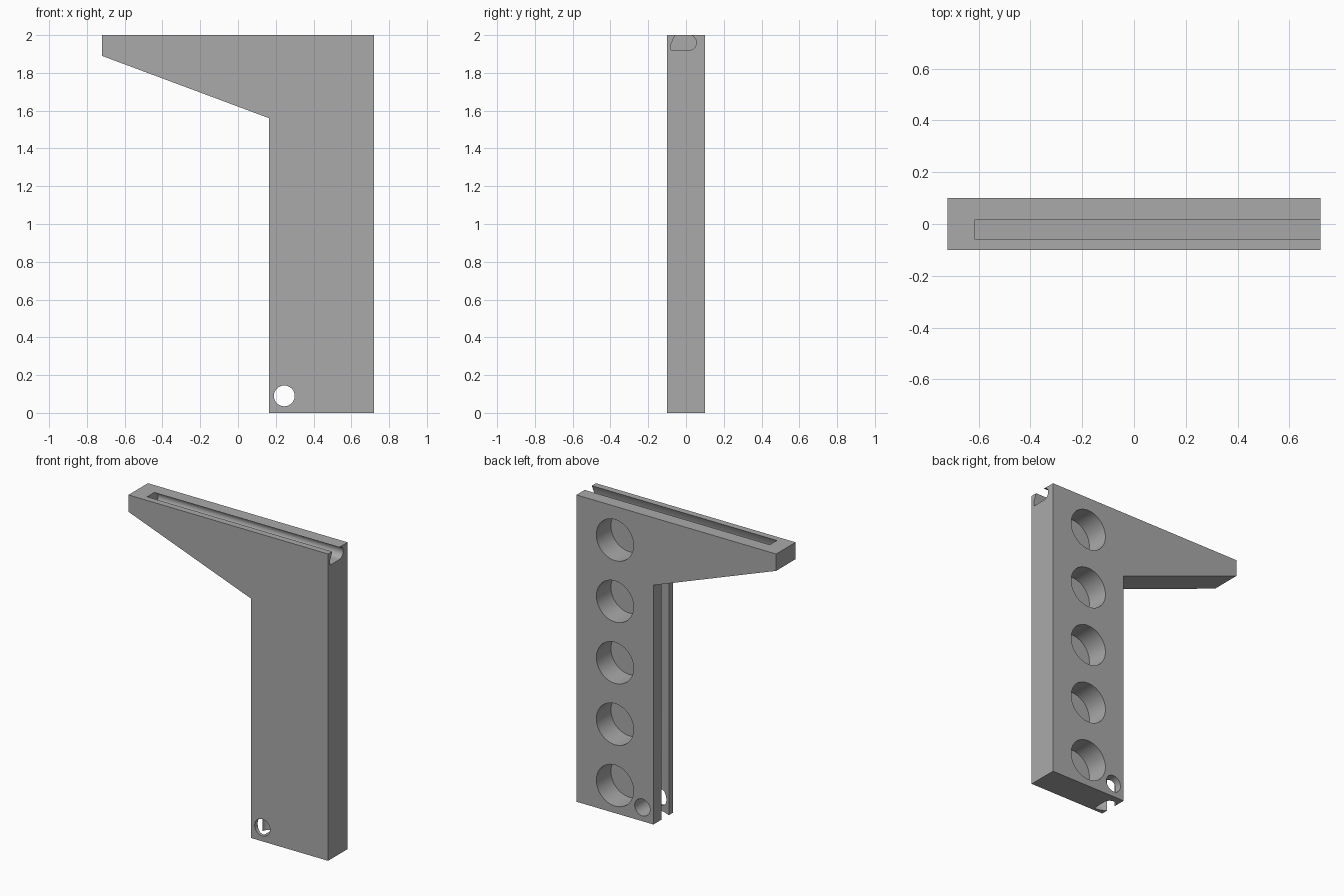
import bpy
import bmesh
from math import cos, sin, pi, radians
from mathutils import Vector

cube = bpy.data.objects.get("Cube")
if cube:
    bpy.data.objects.remove(cube, do_unlink=True)

grey = bpy.data.materials.new("plain grey")
grey.use_nodes = True
colour = (0.4, 0.4, 0.4, 1)
grey.diffuse_color = colour
grey.node_tree.nodes["Principled BSDF"].inputs["Base Color"].default_value = colour


def prism(name, outline, sweep):
    """Extrude a closed 3D outline along a sweep vector."""
    bm = bmesh.new()
    face = bm.faces.new([bm.verts.new(p) for p in outline])
    moved = bmesh.ops.extrude_face_region(bm, geom=[face])["geom"]
    bmesh.ops.translate(bm, vec=Vector(sweep),
                        verts=[g for g in moved if isinstance(g, bmesh.types.BMVert)])
    bmesh.ops.recalc_face_normals(bm, faces=bm.faces)
    mesh = bpy.data.meshes.new(name)
    bm.to_mesh(mesh)
    bm.free()
    mesh.materials.append(grey)
    obj = bpy.data.objects.new(name, mesh)
    bpy.context.collection.objects.link(obj)
    return obj


def cut(cutter):
    """Subtract a cutter from the bracket and discard it."""
    cutter.hide_render = True
    mod = bracket.modifiers.new("cut", "BOOLEAN")
    mod.operation = "DIFFERENCE"
    mod.solver = "EXACT"
    mod.object = cutter
    bpy.ops.object.modifier_apply(modifier=mod.name)
    bpy.data.objects.remove(cutter, do_unlink=True)


def round_hole(name, x, z, radius, y_start, y_end):
    ring = [(x + radius * cos(2 * pi * i / 64), y_start, z + radius * sin(2 * pi * i / 64))
            for i in range(64)]
    cut(prism(name, ring, (0, y_end - y_start, 0)))


# Main plate: column with a tapering arm
LEFT, INNER, HALF = 0.72, 0.165, 0.1
side = [(-LEFT, 2), (LEFT, 2), (LEFT, 0), (INNER, 0), (INNER, 1.56), (-LEFT, 1.89)]
bracket = prism("bracket", [(x, -HALF, z) for x, z in side], (0, 2 * HALF, 0))
bpy.context.view_layer.objects.active = bracket
bracket.select_set(True)

# Slot section as (y, depth): slanted lip at the front, round pocket at the back
slot = [(0.015, -0.05), (-0.058, -0.05), (-0.058, 0), (-0.08, 0.05), (-0.08, 0.08)]
slot += [(0.015 + 0.04 * cos(a), 0.04 + 0.04 * sin(a))
         for a in (pi / 2 - pi * i / 16 for i in range(17))]

# Slot along the top, open at the left end
cut(prism("top_slot", [(-0.615, y, 2 - d) for y, d in slot], (1.5, 0, 0)))

# Slot up the inner edge of the column, open at the bottom
cut(prism("column_slot", [(INNER + d, y, -0.1) for y, d in slot], (0, 0, 1.655)))

# Row of blind pockets in the back
for i in range(5):
    round_hole("pocket", 0.4425, 0.18 + 0.4 * i, 0.134, 0.2, -0.05)

# Small through hole at the foot
round_hole("foot_hole", 0.245, 0.09, 0.055, -0.2, 0.2)

bpy.ops.object.shade_smooth_by_angle(angle=radians(30))
